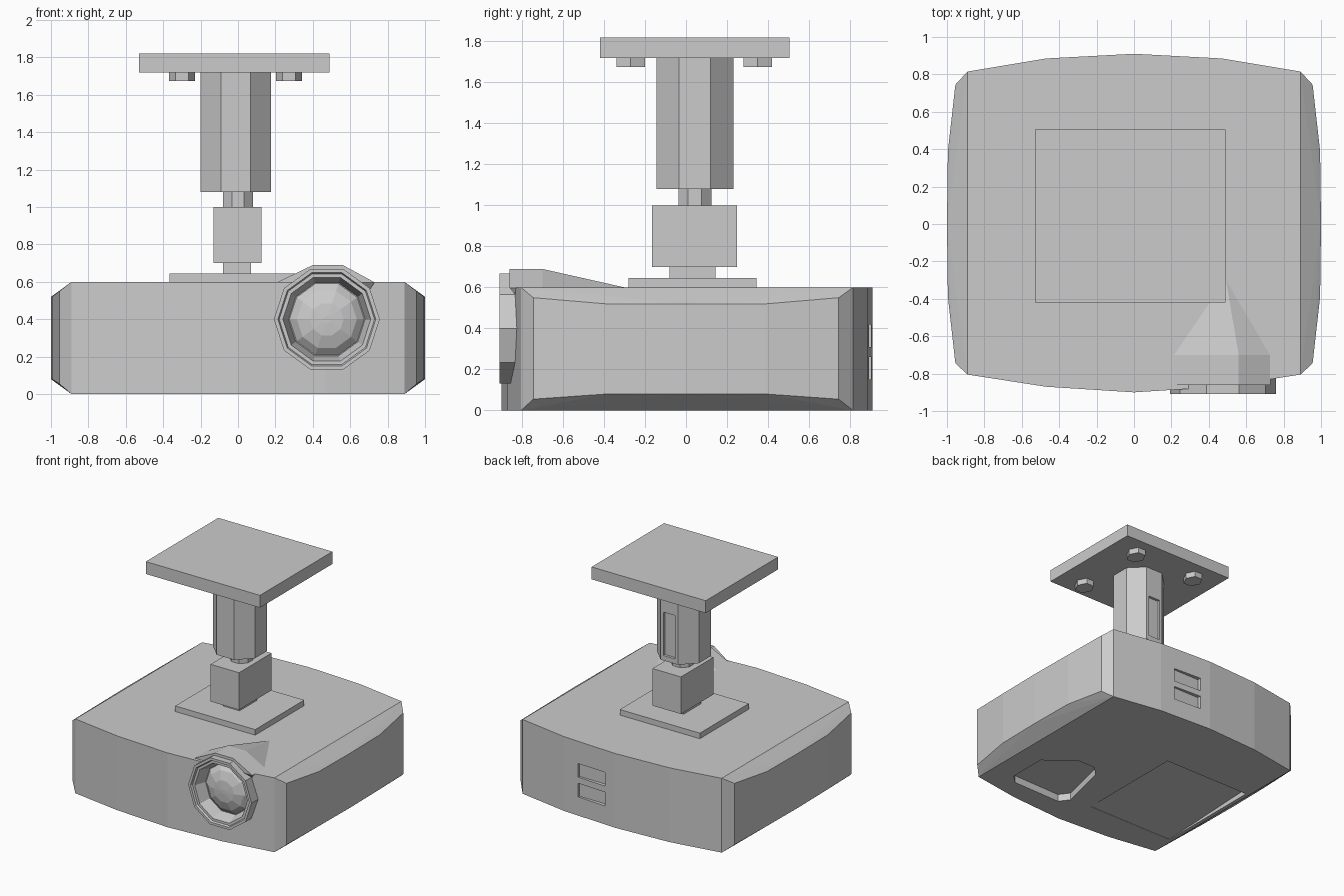
import bpy
import bmesh
from math import pi, cos, sin
from mathutils import Vector

if "Cube" in bpy.data.objects:
    bpy.data.objects.remove(bpy.data.objects["Cube"])

grey = bpy.data.materials.new("light_grey")
grey.use_nodes = True
COLOUR = (0.6, 0.6, 0.6, 1)
grey.diffuse_color = COLOUR
grey.node_tree.nodes["Principled BSDF"].inputs["Base Color"].default_value = COLOUR


def finish(name, bm):
    bmesh.ops.recalc_face_normals(bm, faces=bm.faces)
    mesh = bpy.data.meshes.new(name)
    bm.to_mesh(mesh)
    bm.free()
    mesh.materials.append(grey)
    obj = bpy.data.objects.new(name, mesh)
    bpy.context.collection.objects.link(obj)
    return obj


def hull(name, points):
    bm = bmesh.new()
    for p in points:
        bm.verts.new(p)
    bmesh.ops.convex_hull(bm, input=bm.verts)
    bmesh.ops.dissolve_limit(bm, angle_limit=0.01, verts=bm.verts, edges=bm.edges)
    return finish(name, bm)


def box(name, x, y, z):
    return hull(name, [(a, b, c) for a in x for b in y for c in z])


def prism(name, outline, z0, z1):
    bm = bmesh.new()
    face = bm.faces.new([bm.verts.new((x, y, z0)) for x, y in outline])
    new = bmesh.ops.extrude_face_region(bm, geom=[face])["geom"]
    verts = [v for v in new if isinstance(v, bmesh.types.BMVert)]
    bmesh.ops.translate(bm, verts=verts, vec=(0, 0, z1 - z0))
    return finish(name, bm)


def ngon(cx, cy, r, sides, turn=0, stretch=1):
    angles = [2 * pi * (i + turn) / sides for i in range(sides)]
    return [(cx + r * cos(a), cy + r * stretch * sin(a)) for a in angles]


def lathe_y(name, profile, sides, cx, cz):
    """Turn (radius, y) points around an axis running front to back."""
    bm = bmesh.new()
    rings = [[bm.verts.new((x, y, z)) for x, z in ngon(cx, cz, r, sides)]
             for r, y in profile]
    for a, b in zip(rings, rings[1:]):
        for i in range(sides):
            j = (i + 1) % sides
            bm.faces.new((a[i], a[j], b[j], b[i]))
    bm.faces.new(rings[0])
    bm.faces.new(rings[-1])
    return finish(name, bm)


def cut(target, cutter):
    cutter.hide_render = True
    mod = target.modifiers.new("cut", "BOOLEAN")
    mod.operation = "DIFFERENCE"
    mod.solver = "EXACT"
    mod.object = cutter
    bpy.context.view_layer.objects.active = target
    bpy.ops.object.modifier_apply(modifier=mod.name)
    bpy.data.objects.remove(cutter)


# Projector case: bowed front and back, bulging chamfered sides
points = [(0, y, z) for y in (-0.9, 0.91) for z in (0, 0.6)]
for s in (-1, 1):
    for z in (0, 0.6):
        points += [(s * 0.47, -0.87, z), (s * 0.89, -0.805, z),
                   (s * 0.47, 0.885, z), (s * 0.89, 0.815, z)]
    for t in (-1, 1):
        points += [(s * 0.955, t * 0.745, z) for z in (0.055, 0.55)]
        points += [(s * 0.995, t * 0.39, z) for z in (0.08, 0.52)]
    points += [(s, 0, z) for z in (0.08, 0.52)]
case = hull("projector_case", points)

# Hood rising over the lens
hood = [(0.49, -0.29, 0.598)]
for y in (-0.7, -0.86):
    hood += [(0.21, y, 0.598), (0.4, y, 0.69), (0.56, y, 0.69), (0.73, y, 0.598)]
hood += [(x, -0.82, 0.55) for x in (0.25, 0.7)]
lens_hood = hull("lens_hood", hood)

# Lens well, stepped ring and domed glass
LX, LZ = 0.475, 0.4
for part in (case, lens_hood):
    cut(part, lathe_y("lens_cutter", [(0.255, -1.2), (0.255, -0.76)], 10, LX, LZ))
lathe_y("lens_ring", [(0.19, -0.77), (0.283, -0.77), (0.283, -0.91), (0.262, -0.91),
                      (0.255, -0.895), (0.235, -0.895), (0.205, -0.80), (0.19, -0.80)],
        10, LX, LZ)
lathe_y("lens_glass", [(0.2, -0.78), (0.2, -0.80), (0.16, -0.835), (0.09, -0.86),
                       (0.02, -0.866)], 10, LX, LZ)

# Rear sockets
for z in (0.15, 0.31):
    cut(case, box("socket_cutter", (0.09, 0.34), (0.875, 1), (z, z + 0.11)))

# Underside: foot well and sloping panel recess
well = [(0.62, -0.69), (0.69, -0.62), (0.69, -0.3), (0.45, -0.12),
        (0.3, -0.12), (0.22, -0.2), (0.12, -0.62), (0.18, -0.7)]
cut(case, prism("well_cutter", well, -0.1, 0.06))
cut(case, hull("panel_cutter", [(x, y, z) for x in (-0.86, -0.07)
                                for y, z in ((-0.6, -0.05), (-0.6, 0.002),
                                             (0.32, -0.05), (0.32, 0.045))]))

# Ceiling mount, from the case upward
box("mount_base", (-0.365, 0.35), (-0.28, 0.345), (0.598, 0.645))
box("mount_neck", (-0.08, 0.07), (-0.08, 0.145), (0.64, 0.705))
box("mount_block", (-0.13, 0.125), (-0.165, 0.25), (0.7, 1))
prism("pivot_post", ngon(0, 0.043, 0.087, 8, 0.5), 0.99, 1.09)
column = prism("column", ngon(-0.012, 0.043, 0.203, 8, 0.5), 1.08, 1.72)
cut(column, box("slot_cutter", (-0.065, 0.04), (0.21, 0.4), (1.12, 1.47)))
box("ceiling_plate", (-0.53, 0.49), (-0.42, 0.505), (1.72, 1.82))

# Bolts under the ceiling plate
for x in (-0.3, 0.273):
    for y in (-0.27, 0.35):
        prism("plate_bolt", ngon(x, y, 0.07, 6, 0, 1.15), 1.675, 1.725)
